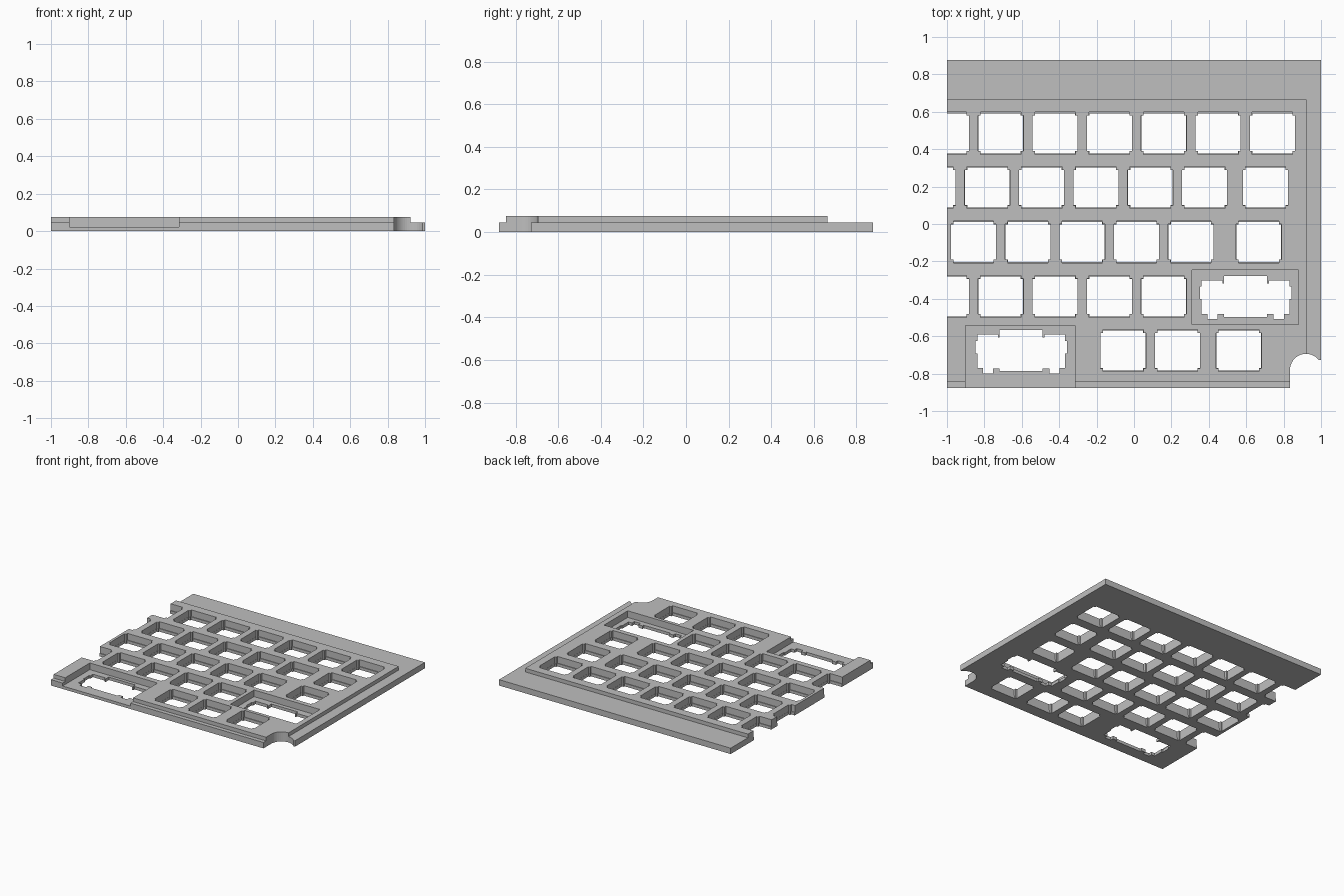
import bpy, bmesh, math

cube = bpy.data.objects.get("Cube")
if cube:
    bpy.data.objects.remove(cube)

HALF_Y, TOP, STEP, THIN = 0.877, 0.075, 0.046, 0.023

grey = bpy.data.materials.new("light_grey")
grey.use_nodes = True
grey.diffuse_color = (0.52, 0.52, 0.52, 1)
for node in grey.node_tree.nodes:
    if node.type == 'BSDF_PRINCIPLED':
        node.inputs["Base Color"].default_value = grey.diffuse_color
        node.inputs["Roughness"].default_value = 0.7


def prisms(name, outlines, z0, z1):
    """One object holding an upright prism for each outline."""
    bm = bmesh.new()
    for pts in outlines:
        face = bm.faces.new([bm.verts.new((x, y, z0)) for x, y in pts])
        new = bmesh.ops.extrude_face_region(bm, geom=[face])["geom"]
        top = [v for v in new if isinstance(v, bmesh.types.BMVert)]
        bmesh.ops.translate(bm, verts=top, vec=(0, 0, z1 - z0))
    bmesh.ops.recalc_face_normals(bm, faces=bm.faces)
    mesh = bpy.data.meshes.new(name)
    bm.to_mesh(mesh)
    bm.free()
    mesh.materials.append(grey)
    ob = bpy.data.objects.new(name, mesh)
    bpy.context.scene.collection.objects.link(ob)
    return ob


def rect(x0, y0, x1, y1):
    return [(x0, y0), (x1, y0), (x1, y1), (x0, y1)]


def notched(cx, cy, w, side_w, h, side_h):
    """Square opening with wider middle on its left and right."""
    quarter = [(side_w, side_h), (w, side_h), (w, h)]
    right = [(x, -y) for x, y in reversed(quarter)] + quarter
    pts = right + [(-x, -y) for x, y in right]
    return [(cx + x, cy + y) for x, y in pts]


def wide_opening(cx, cy):
    """Mirrored outline of a long opening with wings and feet."""
    half = [(0.115, -0.107), (0.115, -0.092), (0.15, -0.092), (0.15, -0.118),
            (0.205, -0.118), (0.205, -0.09), (0.235, -0.09), (0.235, -0.012),
            (0.245, -0.012), (0.245, 0.055), (0.235, 0.055), (0.235, 0.088),
            (0.125, 0.088), (0.125, 0.073), (0.115, 0.073), (0.115, 0.113)]
    pts = half + [(-x, y) for x, y in reversed(half)]
    return [(cx + x, cy + y) for x, y in pts]


# Key positions: row height, start of the even run, run length, extra keys
PITCH = 0.2905
rows = [(0.485, -1.003, 7, []),
        (0.195, -1.075, 6, [0.703]),
        (-0.096, -0.858, 5, [0.667]),
        (-0.387, -1.003, 5, []),
        (-0.677, -0.058, 2, [0.56])]
keys = [(x, y) for y, start, count, extra in rows
        for x in [start + i * PITCH for i in range(count)] + extra]
wide_keys = [(0.597, -0.39), (-0.603, -0.68)]

plate = prisms("key_plate", [rect(-1, -HALF_Y, 1, HALF_Y)], 0, TOP)

# Lowered border along the front, right and back
border = [(-2, -2), (2, -2), (2, 2), (-2, 2), (-2, 0.665),
          (0.922, 0.665), (0.922, -0.845), (-2, -0.845)]

# Round bite out of the front right corner
bite = [(2, -0.728), (2, -2), (0.834, -2)]
for i in range(17):
    a = math.radians(180 - i * 142 / 16)
    bite.append((0.92 + 0.086 * math.cos(a), -0.78 + 0.086 * math.sin(a)))

cutters = [
    prisms("border_cutter", [border], STEP, 1),
    prisms("pocket_cutter", [rect(0.311, -0.538, 0.88, -0.246),
                             rect(-0.9, -2, -0.315, -0.542)], THIN, 1),
    prisms("key_cutter", [notched(x, y, 0.107, 0.12, 0.107, 0.094)
                          for x, y in keys], -1, 1),
    prisms("key_relief_cutter", [notched(x, y, 0.108, 0.121, 0.1125, 0.095)
                                 for x, y in keys], THIN, 1),
    prisms("wide_key_cutter", [wide_opening(x, y) for x, y in wide_keys], -1, 1),
    prisms("corner_cutter", [bite], -1, 1),
]
for cutter in cutters:
    cutter.hide_render = True
    mod = plate.modifiers.new(cutter.name, 'BOOLEAN')
    mod.operation = 'DIFFERENCE'
    mod.solver = 'EXACT'
    mod.object = cutter

# Bake the cuts and drop the cutters
bpy.context.view_layer.update()
graph = bpy.context.evaluated_depsgraph_get()
baked = bpy.data.meshes.new_from_object(plate.evaluated_get(graph))
plate.modifiers.clear()
plate.data = baked
for cutter in cutters:
    bpy.data.objects.remove(cutter)
baked.materials.clear()
baked.materials.append(grey)
for poly in baked.polygons:
    poly.material_index = 0
    poly.use_smooth = False
